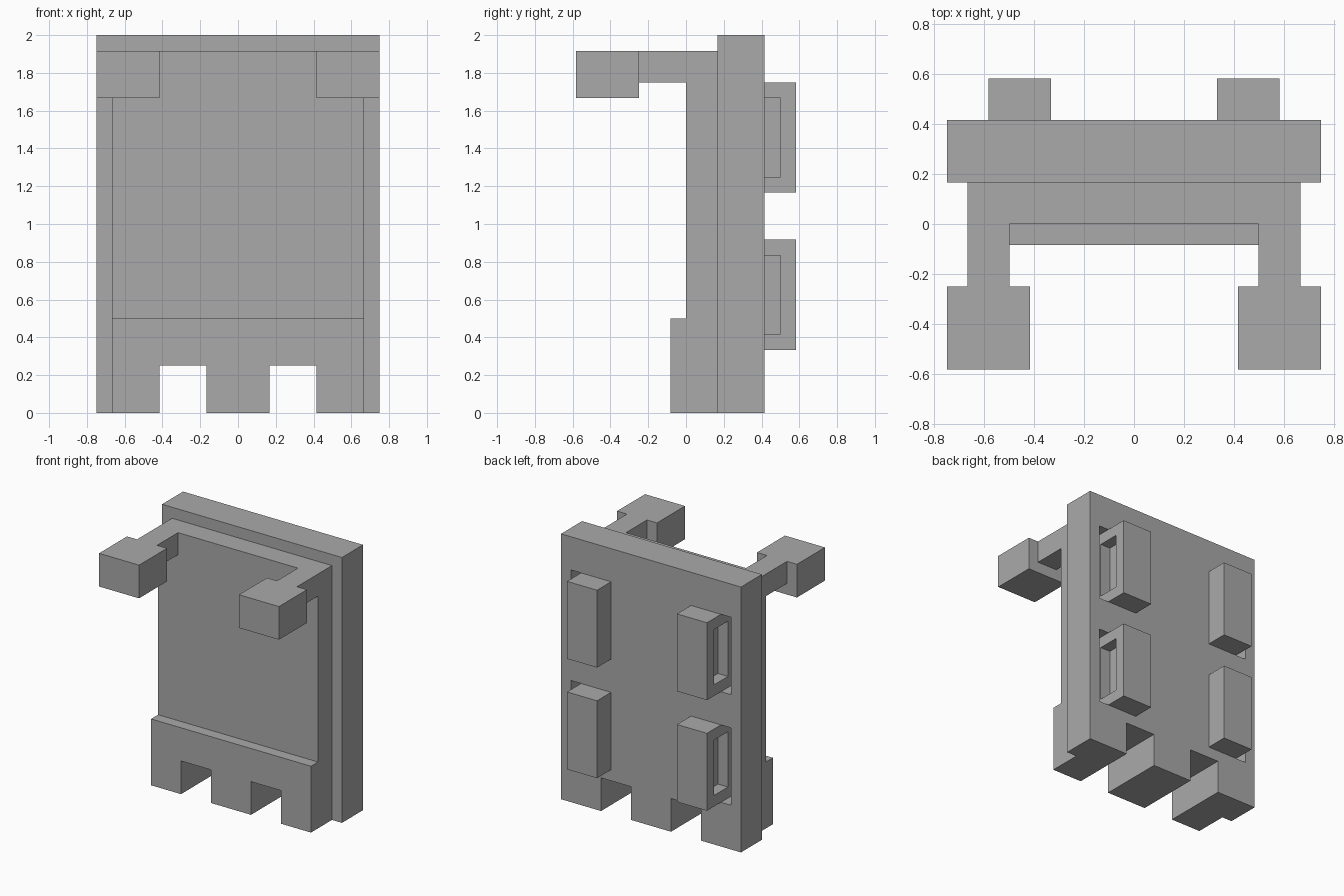
import bpy
import bmesh

UNIT = 1 / 12  # the design sits on a twelfth grid

if "Cube" in bpy.data.objects:
    bpy.data.objects.remove(bpy.data.objects["Cube"], do_unlink=True)

grey = bpy.data.materials.new("plain grey")
grey.use_nodes = True
grey.diffuse_color = (0.4, 0.4, 0.4, 1)
grey.node_tree.nodes["Principled BSDF"].inputs["Base Color"].default_value = (0.4, 0.4, 0.4, 1)


def box(name, xs, ys, zs):
    """Axis-aligned box from its x, y and z ranges in grid units."""
    bm = bmesh.new()
    bmesh.ops.create_cube(bm, size=1)
    for v in bm.verts:
        for i, (low, high) in enumerate((xs, ys, zs)):
            v.co[i] = UNIT * (low if v.co[i] < 0 else high)
    mesh = bpy.data.meshes.new(name)
    bm.to_mesh(mesh)
    bm.free()
    mesh.materials.append(grey)
    obj = bpy.data.objects.new(name, mesh)
    bpy.context.collection.objects.link(obj)
    return obj


def side_range(side, low, high):
    """Mirror an x range to the chosen side."""
    return tuple(sorted((side * low, side * high)))


def cut(target, *ranges):
    """Subtract a box from the target."""
    cutter = box("cutter", *ranges)
    cutter.hide_render = True
    mod = target.modifiers.new("cut", "BOOLEAN")
    mod.operation = "DIFFERENCE"
    mod.solver = "EXACT"
    mod.object = cutter
    bpy.context.view_layer.objects.active = target
    bpy.ops.object.modifier_apply(modifier=mod.name)
    bpy.data.objects.remove(cutter, do_unlink=True)


# Main layers: back slab, front panel and low apron
slab = box("back_slab", (-9, 9), (2, 5), (0, 24))
panel = box("front_panel", (-8, 8), (0, 2), (0, 23))
apron = box("front_apron", (-8, 8), (-1, 0), (0, 6))

for side, label in ((1, "left"), (-1, "right")):
    # Foot notch through all layers
    for layer in (slab, panel, apron):
        cut(layer, side_range(side, 2, 5), (-2, 6), (-1, 3))

    # Forward arm with a block at its end
    box(label + "_arm", side_range(side, 6, 8), (-3, 0), (21, 23))
    box(label + "_arm_block", side_range(side, 5, 9), (-7, -3), (20, 23))

    # Rear grips, each with an outer slot and a pocket sunk into the slab
    for base, level in ((4, "lower"), (14, "upper")):
        grip = box(f"{label}_{level}_grip", side_range(side, 4, 7), (5, 7), (base, base + 7))
        slot = (side_range(side, 6, 7.5), (4, 6), (base + 1, base + 6))
        cut(slab, side_range(side, 7, 8), (3, 6), (base, base + 7))
        cut(slab, *slot)
        cut(grip, *slot)
